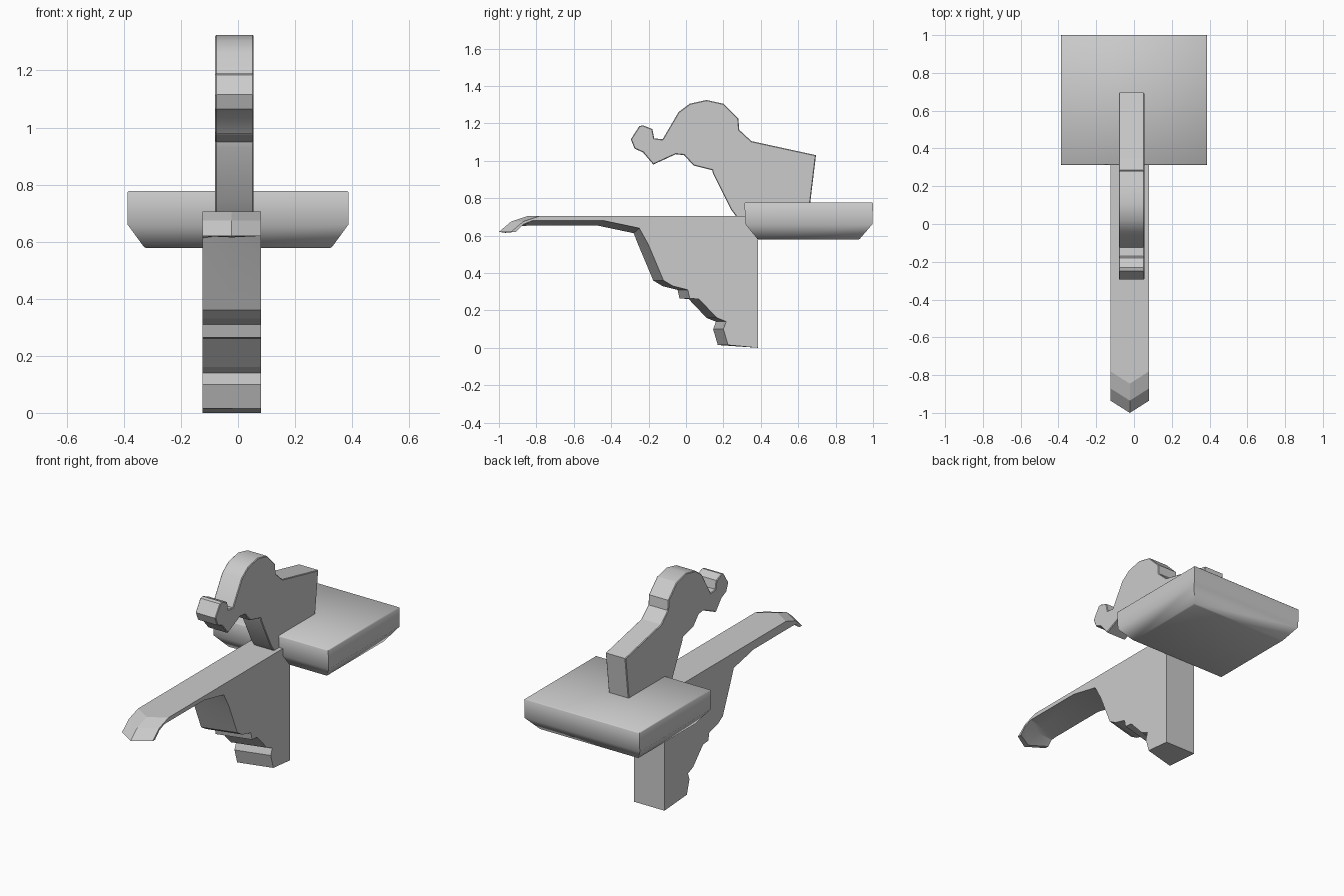
import bpy, bmesh

cube = bpy.data.objects.get("Cube")
if cube:
    bpy.data.objects.remove(cube, do_unlink=True)

stone = bpy.data.materials.new("grey stone")
stone.use_nodes = True
GREY = (0.6, 0.6, 0.6, 1)
stone.diffuse_color = GREY
stone.node_tree.nodes["Principled BSDF"].inputs["Base Color"].default_value = GREY


def loft(name, sections, bevel=0, angle=0.5):
    """Join matching closed loops of 3D points and cap both ends."""
    bm = bmesh.new()
    rings = [[bm.verts.new(p) for p in s] for s in sections]
    for a, b in zip(rings, rings[1:]):
        for i in range(len(a)):
            j = (i + 1) % len(a)
            bm.faces.new((a[i], a[j], b[j], b[i]))
    caps = [bm.faces.new(rings[0]), bm.faces.new(rings[-1])]
    bmesh.ops.recalc_face_normals(bm, faces=bm.faces)
    if bevel:
        rim = list({e for f in caps for e in f.edges})
        bmesh.ops.bevel(bm, geom=rim, offset=bevel, segments=1, affect='EDGES')
    mesh = bpy.data.meshes.new(name)
    bm.to_mesh(mesh)
    bm.free()
    mesh.materials.append(stone)
    ob = bpy.data.objects.new(name, mesh)
    bpy.context.collection.objects.link(ob)
    bpy.ops.object.select_all(action='DESELECT')
    ob.select_set(True)
    bpy.context.view_layer.objects.active = ob
    bpy.ops.object.shade_smooth_by_angle(angle=angle)
    return ob


# Bracket with a long arm: the front slants across its width, the arm tip is pointed
top = [(0.385, 0), (0.385, 0.705), (-0.78, 0.705), (-0.87, 0.675), (-0.935, 0.62)]
under_right = [(-0.91, 0.62), (-0.87, 0.66), (-0.82, 0.68), (-0.44, 0.68), (-0.25, 0.64),
               (-0.2, 0.55), (-0.12, 0.36), (-0.07, 0.33), (0.01, 0.31), (0.02, 0.265),
               (0.07, 0.26), (0.165, 0.16), (0.215, 0.14), (0.2, 0.1), (0.225, 0.015)]
under_left = [(y - 0.055, z) for y, z in under_right]
for i in range(2, 5):
    y, z = under_right[i]
    under_left[i] = (y - 0.03, z - 0.027)
under_left[0], under_left[1] = under_right[0], (-0.88, 0.65)
under_mid = [((a + c) / 2, (b + d) / 2)
             for (a, b), (c, d) in zip(under_left, under_right)]
top_mid = top[:2] + [(y - 0.065, z) for y, z in top[2:]]
under_mid[0] = (-0.965, 0.615)
sections = [(-0.125, top + under_left), (-0.022, top_mid + under_mid), (0.08, top + under_right)]
loft("bracket", [[(x, y, z) for y, z in pts] for x, pts in sections], angle=0.3)

# Curled figure standing on the bracket
figure = [(0.695, 1.03), (0.655, 0.7), (0.27, 0.7), (0.24, 0.74), (0.145, 0.93), (0.14, 0.95),
          (0.04, 0.975), (-0.01, 1.03), (-0.055, 1.035), (-0.175, 0.98), (-0.23, 1.045),
          (-0.275, 1.065), (-0.295, 1.115), (-0.25, 1.185), (-0.23, 1.19), (-0.18, 1.17),
          (-0.17, 1.12), (-0.125, 1.115), (-0.04, 1.26), (0.02, 1.305), (0.11, 1.325),
          (0.2, 1.305), (0.28, 1.225), (0.285, 1.165), (0.35, 1.105)]
loft("figure", [[(x, y, z) for y, z in figure] for x in (-0.08, 0.055)], bevel=0.004)


# Seat slab with a chamfered underside
def rectangle(w, y0, y1, z):
    return [(-w, y0, z), (w, y0, z), (w, y1, z), (-w, y1, z)]


loft("slab", [rectangle(0.327, 0.385, 0.925, 0.578), rectangle(0.387, 0.318, 0.996, 0.66),
              rectangle(0.387, 0.312, 1.0, 0.778)], bevel=0.005, angle=0.85)
